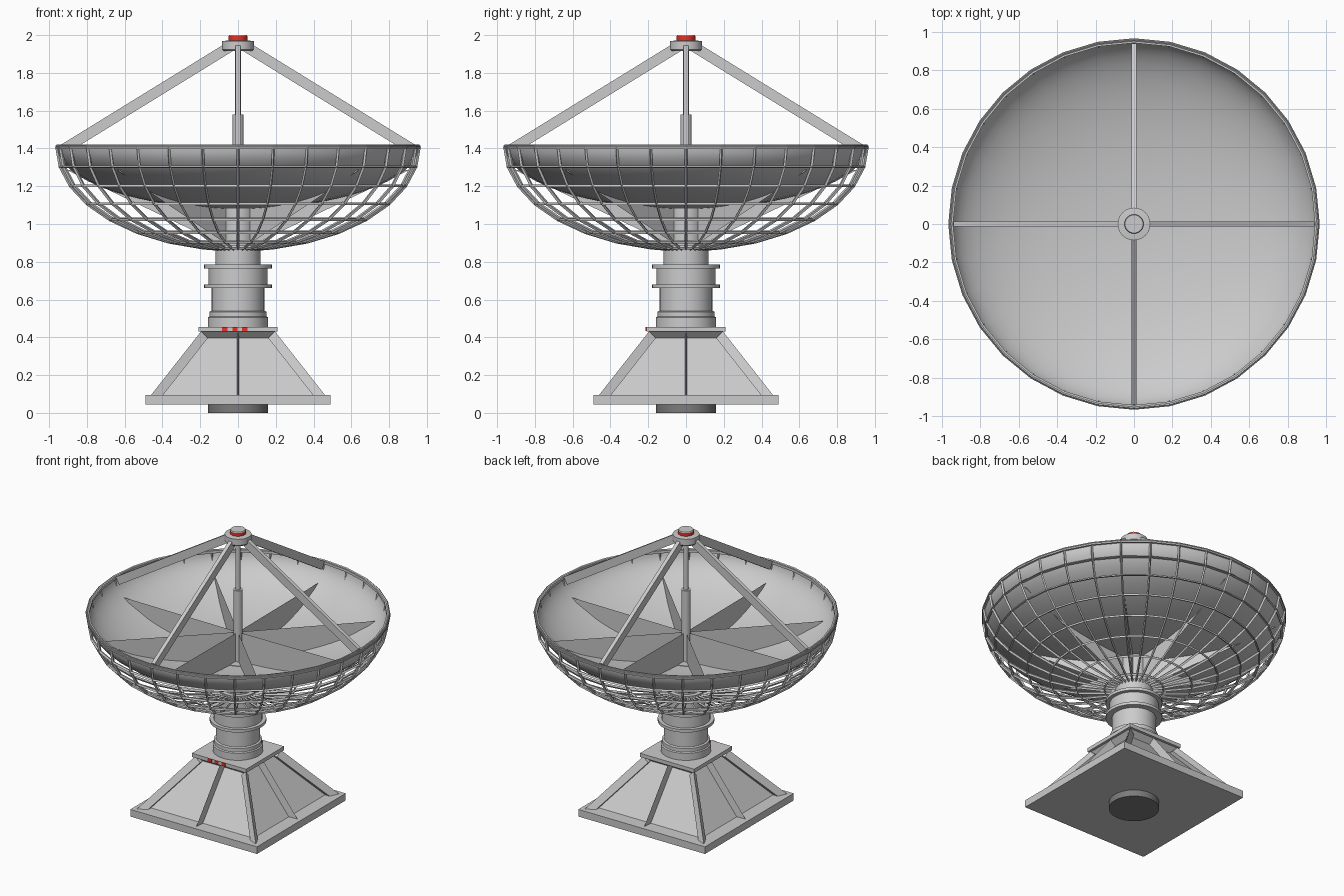
import bpy, bmesh
from math import sin, cos, pi, radians
from mathutils import Vector, Matrix

if "Cube" in bpy.data.objects:
    bpy.data.objects.remove(bpy.data.objects["Cube"])


def finish(bm, name, color=None, smooth=False):
    me = bpy.data.meshes.new(name)
    bm.to_mesh(me)
    bm.free()
    ob = bpy.data.objects.new(name, me)
    bpy.context.collection.objects.link(ob)
    if color:
        mat = bpy.data.materials.new(name + "_paint")
        mat.diffuse_color = color
        mat.use_nodes = True
        mat.node_tree.nodes["Principled BSDF"].inputs["Base Color"].default_value = mat.diffuse_color
        me.materials.append(mat)
    if smooth:
        bpy.ops.object.select_all(action='DESELECT')
        ob.select_set(True)
        bpy.context.view_layer.objects.active = ob
        bpy.ops.object.shade_smooth_by_angle(angle=radians(35))
    return ob


def lathe(name, profile, color=None, segs=32, smooth=True):
    bm = bmesh.new()
    rings = [[bm.verts.new((r * cos(2 * pi * i / segs), r * sin(2 * pi * i / segs), z))
              for i in range(segs)] for r, z in profile]
    for a, b in zip(rings, rings[1:]):
        for i in range(segs):
            j = (i + 1) % segs
            bm.faces.new((a[i], a[j], b[j], b[i]))
    bmesh.ops.remove_doubles(bm, verts=bm.verts, dist=1e-5)
    return finish(bm, name, color, smooth)


def box(name, center, size, color=None, rot=Matrix()):
    bm = bmesh.new()
    bmesh.ops.create_cube(bm, size=1, matrix=Matrix.Translation(center) @ rot
                          @ Matrix.Diagonal((*size, 1)))
    return finish(bm, name, color)


def ellipse(radius, depth, angles):
    return [(radius * cos(radians(a)), 1.41 - depth * sin(radians(a))) for a in angles]


RED = (0.8, 0.03, 0.02, 1)

# Foot, base slab and top plate
lathe("foot", [(0, 0), (.16, 0), (.16, .05), (0, .05)], (.2, .2, .2, 1))
box("base_slab", (0, 0, .07), (.98, .98, .05))
box("top_plate", (0, 0, .443), (.42, .42, .026))

# Tapered pedestal: each side carries two recessed panels
bm = bmesh.new()
levels = []
for h, z in ((.46, .095), (.195, .432)):
    corners = [(-1, -1), (0, -1), (1, -1), (1, 0), (1, 1), (0, 1), (-1, 1), (-1, 0)]
    levels.append([bm.verts.new((x * h, y * h, z)) for x, y in corners])
lo, hi = levels
panels = [bm.faces.new((lo[i], lo[(i + 1) % 8], hi[(i + 1) % 8], hi[i])) for i in range(8)]
bm.faces.new(hi)
bm.faces.new(lo[::-1])
bmesh.ops.inset_individual(bm, faces=panels, thickness=.035, use_even_offset=True)
bmesh.ops.inset_individual(bm, faces=panels, thickness=.008, depth=-.05)
finish(bm, "pedestal")

# Red indicator lights on the front of the top plate
for i, x in enumerate((-.07, -.016, .036)):
    box(f"indicator_{i + 1}", (x, -.211, .445), (.028, .008, .022), RED)

# Turned column and hub
lathe("column", [(0, .455), (.16, .455), (.16, .505), (.152, .51), (.152, .535), (.14, .54),
                 (.14, .66), (.18, .66), (.18, .68), (.155, .68), (.155, .765), (.18, .765),
                 (.18, .785), (.12, .785), (.12, .885), (.09, .885), (.09, 1.085), (0, 1.085)])

# Reflector bowl
bowl = lathe("reflector", ellipse(.955, .33, [90 * i / 16 for i in range(17)]))

# Open lattice cage under the bowl
cage = lathe("lattice_cage", ellipse(.958, .545, [11.25 * i for i in range(8)] + [84]),
             smooth=False)
wire = cage.modifiers.new("wire", 'WIREFRAME')
wire.thickness = .02
wire.use_even_offset = False
wire.use_boundary = True

# Rim band
lathe("rim_band", [(.943, 1.397), (.966, 1.397), (.966, 1.415), (.943, 1.415), (.943, 1.397)],
      smooth=False)

# Eight thin radial fins crossing the bowl
bm = bmesh.new()
for i in range(8):
    d = Vector((cos(i * pi / 4), sin(i * pi / 4), 0))
    bm.faces.new([bm.verts.new(d * r + Vector((0, 0, z)))
                  for r, z in ((0, 1.28), (0, .9), (.1, .9), (.905, 1.285))])
finish(bm, "radial_fins")

# Four flat struts from rim to apex
for i in range(4):
    turn = Matrix.Rotation(i * pi / 2, 4, 'Z')
    a, b = Vector((.925, 0, 1.395)), Vector((.04, 0, 1.94))
    tilt = (b - a).to_track_quat('X', 'Z').to_matrix().to_4x4()
    box(f"strut_{i + 1}", turn @ ((a + b) / 2), ((b - a).length, .026, .055), rot=turn @ tilt)

# Feed mast and apex receiver
lathe("feed_mast", [(0, 1.08), (.03, 1.08), (.03, 1.58), (.016, 1.58), (.016, 1.93), (0, 1.93)],
      segs=16)
lathe("receiver", [(0, 1.915), (.075, 1.915), (.085, 1.925), (.085, 1.968), (.05, 1.972),
                   (0, 1.972)], segs=24)
lathe("beacon", [(.05, 1.97), (.05, 1.994), (.04, 1.996)], RED, segs=24)
lathe("beacon_cap", [(.05, 1.994), (.047, 2.0), (0, 2.0)], segs=24)
